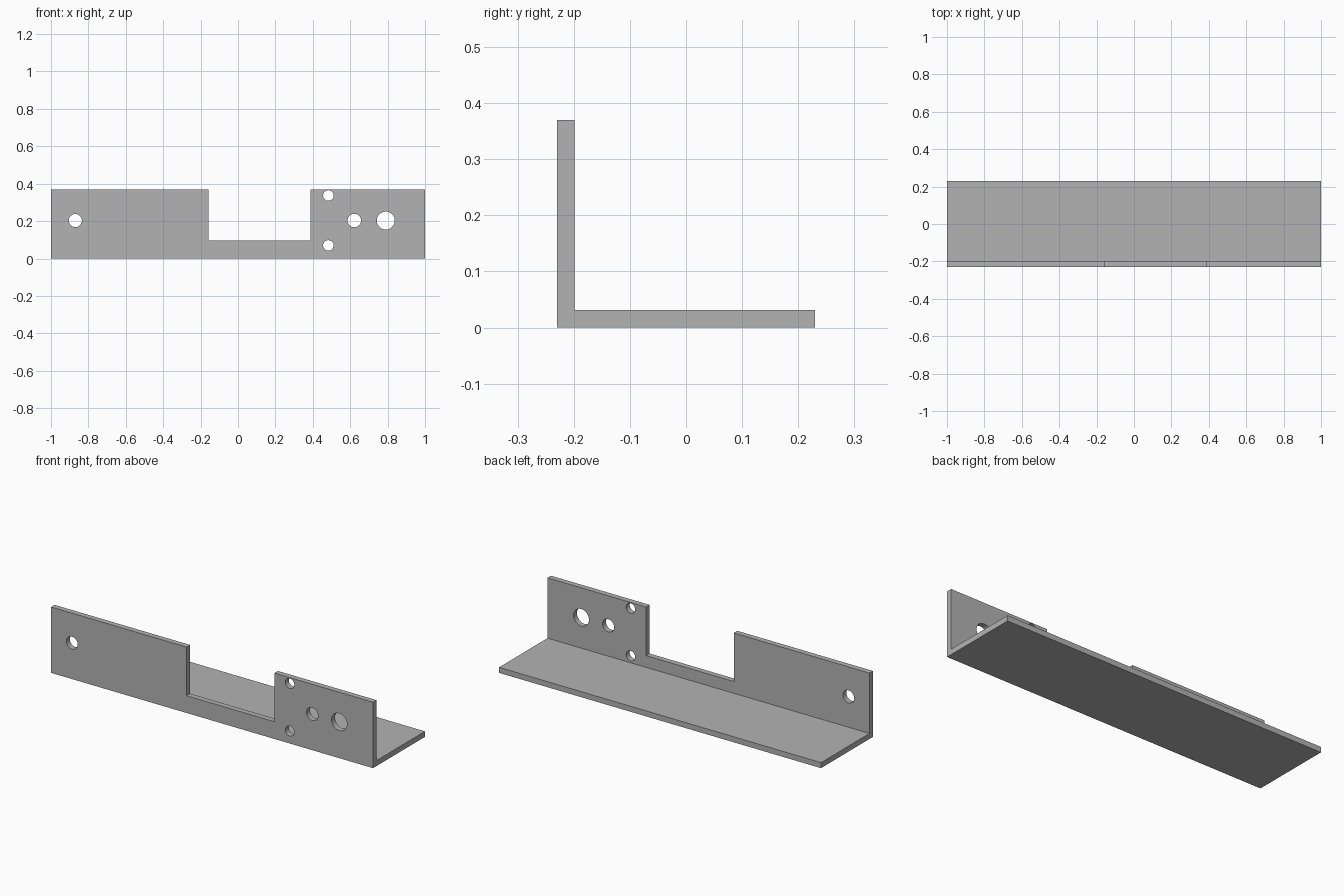
import bpy
import bmesh
from math import pi
from mathutils import Matrix, Vector

cube = bpy.data.objects.get("Cube")
if cube:
    bpy.data.objects.remove(cube, do_unlink=True)

FRONT, BACK = -0.23, 0.23
THICK, HEIGHT = 0.031, 0.37

grey = bpy.data.materials.new("plain grey")
grey.use_nodes = True
grey.diffuse_color = (0.45, 0.45, 0.45, 1)
grey.node_tree.nodes["Principled BSDF"].inputs["Base Color"].default_value = grey.diffuse_color


def make_object(name, bm):
    bmesh.ops.recalc_face_normals(bm, faces=bm.faces)
    mesh = bpy.data.meshes.new(name)
    bm.to_mesh(mesh)
    bm.free()
    mesh.materials.append(grey)
    obj = bpy.data.objects.new(name, mesh)
    bpy.context.collection.objects.link(obj)
    return obj


def cut(target, cutter):
    """Subtract the cutter from the target, then discard the cutter."""
    cutter.hide_render = True
    mod = target.modifiers.new(cutter.name, "BOOLEAN")
    mod.operation = "DIFFERENCE"
    mod.solver = "EXACT"
    mod.object = cutter
    bpy.context.view_layer.objects.active = target
    bpy.ops.object.modifier_apply(modifier=mod.name)
    bpy.data.objects.remove(cutter, do_unlink=True)


# Angle bracket: L profile extruded along x
profile = [(FRONT, 0), (BACK, 0), (BACK, THICK), (FRONT + THICK, THICK),
           (FRONT + THICK, HEIGHT), (FRONT, HEIGHT)]
bm = bmesh.new()
face = bm.faces.new([bm.verts.new((-1, y, z)) for y, z in profile])
end = bmesh.ops.extrude_face_region(bm, geom=[face])["geom"]
bmesh.ops.translate(bm, vec=(2, 0, 0),
                    verts=[v for v in end if isinstance(v, bmesh.types.BMVert)])
bracket = make_object("angle_bracket", bm)

# Rectangular notch in the upright wall
left, right, bottom, top = -0.158, 0.387, 0.097, 0.5
bm = bmesh.new()
size = Vector((right - left, 0.2, top - bottom))
centre = Vector(((left + right) / 2, FRONT, (bottom + top) / 2))
bmesh.ops.create_cube(bm, size=1, matrix=Matrix.Translation(centre) @ Matrix.Diagonal(size.to_4d()))
cut(bracket, make_object("notch_cutter", bm))

# Round holes through the upright wall: x, z, radius
holes = [(-0.87, 0.203, 0.035), (0.483, 0.337, 0.028), (0.483, 0.07, 0.028),
         (0.622, 0.203, 0.036), (0.79, 0.203, 0.048)]
for x, z, radius in holes:
    bm = bmesh.new()
    bmesh.ops.create_cone(bm, cap_ends=True, segments=48, radius1=radius, radius2=radius, depth=0.2,
                          matrix=Matrix.Translation((x, FRONT, z)) @ Matrix.Rotation(pi / 2, 4, "X"))
    cut(bracket, make_object("hole_cutter", bm))

# Smooth hole walls, crisp plate edges
bpy.ops.object.select_all(action="DESELECT")
bracket.select_set(True)
bpy.context.view_layer.objects.active = bracket
bpy.ops.object.shade_smooth_by_angle(angle=pi / 6)
